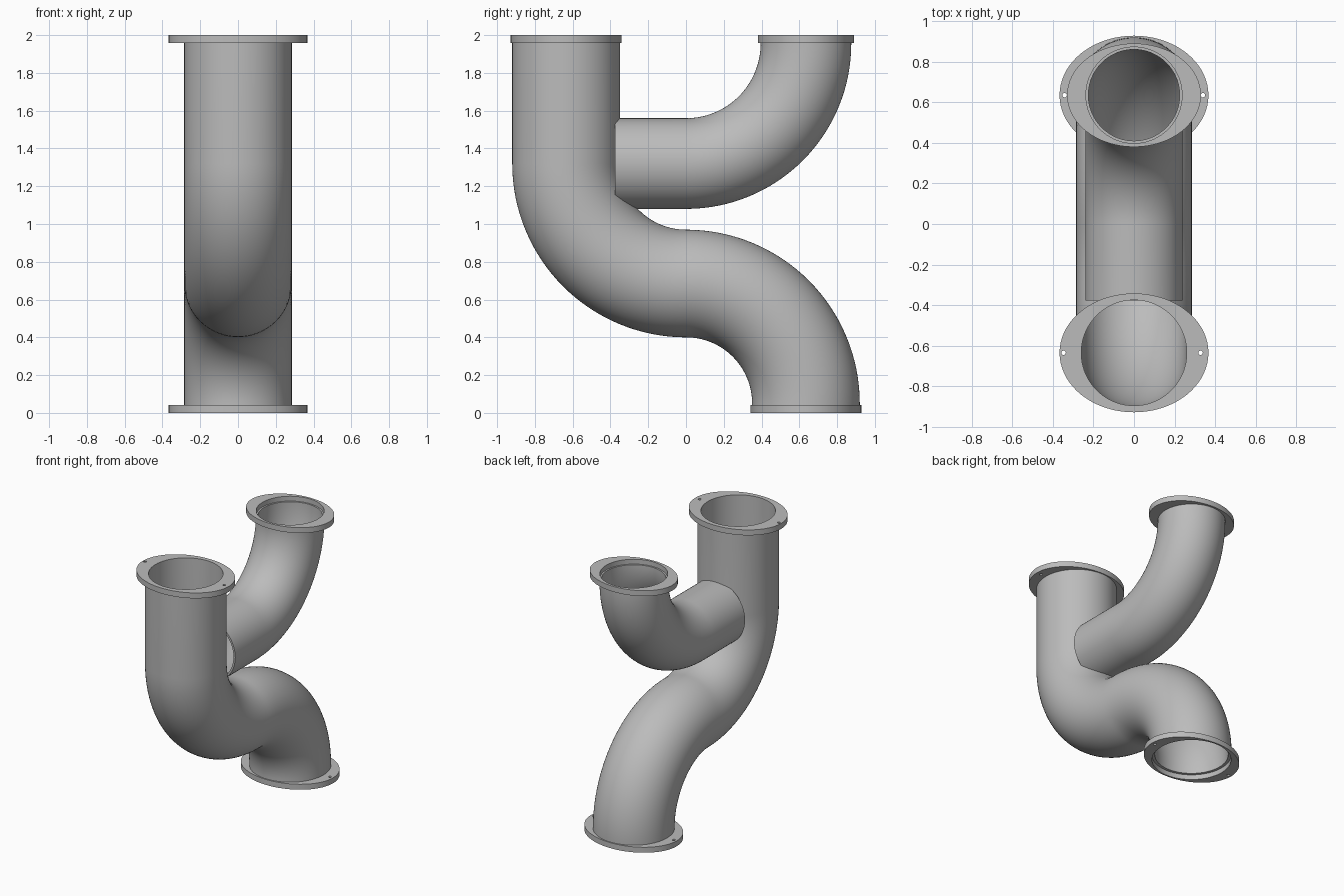
import bpy, bmesh
from math import sin, cos, pi, radians
from mathutils import Vector

if "Cube" in bpy.data.objects:
    bpy.data.objects.remove(bpy.data.objects["Cube"])

metal = bpy.data.materials.new("plain grey")
metal.use_nodes = True
GREY = (0.5, 0.5, 0.5, 1)
metal.diffuse_color = GREY
metal.node_tree.nodes["Principled BSDF"].inputs["Base Color"].default_value = GREY

SIDES = 72
BEND = 0.635      # bend radius, also the offset of the vertical pipe axes
AXIS_Z = 1.32     # height of the branch axis


def smooth(obj):
    bpy.ops.object.select_all(action='DESELECT')
    obj.select_set(True)
    bpy.context.view_layer.objects.active = obj
    bpy.ops.object.shade_smooth_by_angle(angle=radians(30))


def arc(cy, cz, start, end, steps=32):
    """Points of a bend in the YZ plane, angles in degrees."""
    angles = [radians(start + (end - start) * i / steps) for i in range(steps + 1)]
    return [Vector((0, cy + BEND * cos(a), cz + BEND * sin(a))) for a in angles]


def pipe(name, path, outer, bore):
    """Hollow tube swept along a path in the YZ plane, with flat ring ends."""
    bm = bmesh.new()
    rings = []
    last = len(path) - 1
    for i, p in enumerate(path):
        t = (path[min(i + 1, last)] - path[max(i - 1, 0)]).normalized()
        if i in (0, last):      # pipe ends are cut square to the axes
            t = Vector((0, round(t.y), round(t.z)))
        n = Vector((0, -t.z, t.y))
        pair = []
        for r in (outer, bore):
            pair.append([bm.verts.new(p + r * Vector((cos(a), 0, 0)) + n * r * sin(a))
                         for a in (2 * pi * k / SIDES for k in range(SIDES))])
        rings.append(pair)

    def bridge(a, b):
        for k in range(SIDES):
            j = (k + 1) % SIDES
            bm.faces.new((a[k], a[j], b[j], b[k]))

    for (o1, i1), (o2, i2) in zip(rings, rings[1:]):
        bridge(o1, o2)
        bridge(i2, i1)
    bridge(rings[0][1], rings[0][0])
    bridge(rings[-1][0], rings[-1][1])
    bmesh.ops.recalc_face_normals(bm, faces=bm.faces)
    mesh = bpy.data.meshes.new(name)
    bm.to_mesh(mesh)
    bm.free()
    mesh.materials.append(metal)
    obj = bpy.data.objects.new(name, mesh)
    bpy.context.collection.objects.link(obj)
    smooth(obj)


def flange(name, y, z, half_x, half_y, bore, bolts=(), thick=0.042):
    """Oval plate with a round bore and small bolt holes."""
    curve = bpy.data.curves.new(name, 'CURVE')
    curve.dimensions = '2D'
    curve.fill_mode = 'BOTH'
    curve.extrude = thick / 2

    def loop(cx, rx, ry, count):
        s = curve.splines.new('POLY')
        s.points.add(count - 1)
        s.use_cyclic_u = True
        for k, pt in enumerate(s.points):
            a = 2 * pi * k / count
            pt.co = (cx + rx * cos(a), ry * sin(a), 0, 1)

    loop(0, half_x, half_y, SIDES)
    loop(0, bore, bore, SIDES)
    for x in bolts:
        loop(x, 0.011, 0.011, 16)
    curve.materials.append(metal)
    obj = bpy.data.objects.new(name, curve)
    obj.location = (0, y, z + thick / 2)
    bpy.context.collection.objects.link(obj)
    bpy.ops.object.select_all(action='DESELECT')
    obj.select_set(True)
    bpy.context.view_layer.objects.active = obj
    bpy.ops.object.convert(target='MESH')
    smooth(bpy.context.view_layer.objects.active)


# S-shaped main pipe: straight top, two opposite bends
main_path = [Vector((0, -BEND, 1.999))]
main_path += arc(0, AXIS_Z, 180, 270)
main_path += arc(0, AXIS_Z - 2 * BEND, 90, 0)[1:]
main_path.append(Vector((0, BEND, 0.038)))
pipe("main_pipe", main_path, 0.285, 0.26)

# Branch pipe: square end against the main pipe, then a bend upward
branch_path = [Vector((0, -0.376, AXIS_Z))]
branch_path += arc(0, AXIS_Z + BEND, 270, 360)
branch_path.append(Vector((0, BEND, 1.963)))
pipe("branch_pipe", branch_path, 0.24, 0.225)

# End flanges; the bottom and branch ones form a shallow socket
flange("main_top_flange", -BEND, 1.958, 0.367, 0.293, 0.26, (-0.347, 0.328))
flange("main_bottom_flange", BEND, 0, 0.367, 0.293, 0.281, (-0.342, 0.34))
flange("branch_flange", BEND, 1.958, 0.33, 0.255, 0.237)
